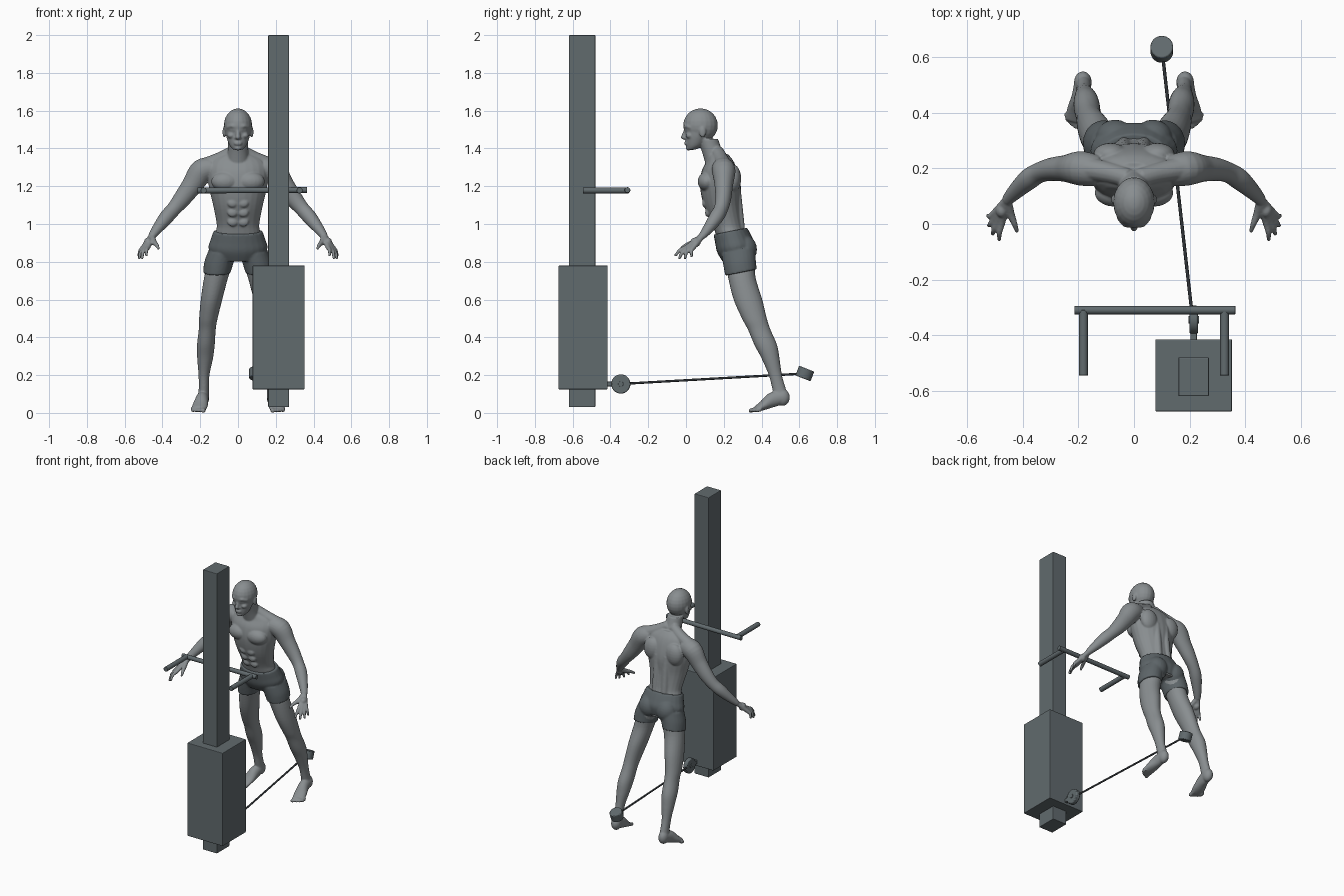
import bpy, bmesh, math
from mathutils import Vector, Matrix

if "Cube" in bpy.data.objects:
    bpy.data.objects.remove(bpy.data.objects["Cube"])


def material(name, rgb):
    mat = bpy.data.materials.new(name)
    mat.use_nodes = True
    mat.diffuse_color = (*rgb, 1)
    mat.node_tree.nodes["Principled BSDF"].inputs["Base Color"].default_value = (*rgb, 1)
    return mat


SKIN = material("grey skin", (.25, .27, .28))
CLOTH = material("dark grey cloth", (.11, .13, .14))
STEEL = material("slate steel", (.12, .145, .155))
CABLE = material("dark cable", (.03, .035, .04))


def spline(rows, steps=5):
    """Catmull-Rom interpolation of section rows."""
    out = []
    for i in range(len(rows) - 1):
        a, b, c, d = (rows[max(0, min(len(rows) - 1, i + k))] for k in (-1, 0, 1, 2))
        for j in range(steps):
            t = j / steps
            out.append([q + t / 2 * (r - p + t * (2 * p - 5 * q + 4 * r - s + t * (3 * (q - r) + s - p)))
                        for p, q, r, s in zip(a, b, c, d)])
    return out + [rows[-1]]


def loft(bm, rows, level=False, tilt=0, sides=24):
    """Skin elliptical sections (x, y, z, half width, half depth)."""
    rows = spline(rows)
    rings = []
    for i, (x, y, z, a, b) in enumerate(rows):
        u, v = Vector((1, 0, 0)), Vector((0, 1, tilt))
        if not level:
            t = Vector(rows[min(i + 1, len(rows) - 1)][:3]) - Vector(rows[max(i - 1, 0)][:3])
            u = t.cross((0, 0, 1)).normalized()
            v = u.cross(t).normalized()
        angles = [math.tau * k / sides for k in range(sides)]
        rings.append([bm.verts.new(Vector((x, y, z)) + u * a * math.cos(w) + v * b * math.sin(w))
                      for w in angles])
    for lo, hi in zip(rings, rings[1:]):
        for k in range(sides):
            n = (k + 1) % sides
            bm.faces.new((lo[k], lo[n], hi[n], hi[k]))
    bm.faces.new(rings[0][::-1])
    bm.faces.new(rings[-1])


def blob(bm, centre, radii):
    place = Matrix.Translation(centre) @ Matrix.Diagonal((*radii, 1))
    bmesh.ops.create_uvsphere(bm, u_segments=20, v_segments=12, radius=1, matrix=place)


def limb(bm, points, radii):
    """Round tapering limb with ball tip."""
    loft(bm, [(*p, r, r) for p, r in zip(points, radii)], sides=14)
    blob(bm, points[-1], [radii[-1]] * 3)


def mirror_half(bm):
    copy = bmesh.ops.duplicate(bm, geom=bm.verts[:] + bm.edges[:] + bm.faces[:])["geom"]
    verts = [g for g in copy if isinstance(g, bmesh.types.BMVert)]
    bmesh.ops.scale(bm, vec=(-1, 1, 1), verts=verts)
    bmesh.ops.reverse_faces(bm, faces=[g for g in copy if isinstance(g, bmesh.types.BMFace)])


def fuse(bm, name, mat, voxel, smoothing):
    """Blend overlapping volumes into one smooth skin."""
    bmesh.ops.recalc_face_normals(bm, faces=bm.faces[:])
    mesh = bpy.data.meshes.new(name)
    bm.to_mesh(mesh)
    bm.free()
    mesh.materials.append(mat)
    obj = bpy.data.objects.new(name, mesh)
    bpy.context.collection.objects.link(obj)
    rm = obj.modifiers.new("fuse", "REMESH")
    rm.mode, rm.voxel_size, rm.use_smooth_shade = "VOXEL", voxel, True
    sm = obj.modifiers.new("soften", "SMOOTH")
    sm.factor, sm.iterations = .5, smoothing
    return obj


# Paired body parts, modelled on the left side
bm = bmesh.new()
# leg
loft(bm, [(.085, .285, .82, .07, .08), (.115, .295, .72, .064, .073), (.14, .328, .6, .057, .076),
          (.157, .362, .5, .049, .066), (.163, .388, .44, .045, .06), (.17, .422, .36, .047, .06),
          (.174, .447, .29, .042, .048), (.18, .473, .2, .029, .035), (.181, .492, .13, .027, .036),
          (.183, .505, .08, .03, .038)], level=True)
# foot and toes
blob(bm, (.184, .51, .082), (.032, .04, .045))
loft(bm, [(.184, .52, .085, .03, .035), (.19, .46, .07, .034, .04), (.2, .41, .04, .041, .026),
          (.208, .37, .02, .04, .015)])
for k in range(5):
    x = .183 + .014 * k
    tip = .343 + .002 * k * k
    limb(bm, [(x, .39, .024), (x, tip + .02, .018), (x, tip, .012)],
         [.012, .012, .012 if k == 0 else .008])
# arm
loft(bm, [(.13, .19, 1.295, .055, .055), (.19, .2, 1.28, .062, .065), (.243, .2, 1.205, .049, .055),
          (.295, .197, 1.135, .042, .047), (.34, .185, 1.08, .037, .039), (.38, .16, 1.035, .038, .038),
          (.427, .117, .975, .029, .028), (.457, .085, .935, .021, .019)])
# hand
wrist = (.456, .088, .938)
fingers = [((.474, .01, .882), (.485, -.055, .835)), ((.488, .012, .874), (.508, -.035, .82)),
           ((.499, .022, .87), (.522, -.005, .82)), ((.504, .038, .874), (.525, .03, .83))]
for knuckle, tip in fingers:
    middle = Vector(knuckle).lerp(tip, .55) + Vector((.004, -.005, .006))
    limb(bm, [wrist, knuckle, middle, tip], [.016, .013, .01, .008])
limb(bm, [wrist, (.445, .04, .905), (.43, .0, .888), (.422, -.024, .872)], [.016, .015, .011, .008])
blob(bm, (.476, .05, .903), (.022, .028, .026))
# shoulder, chest and back muscles
limb(bm, [(.02, .165, 1.385), (.09, .185, 1.345), (.17, .2, 1.31)], [.034, .038, .042])
blob(bm, (.068, .112, 1.225), (.074, .05, .052))
blob(bm, (.085, .25, 1.24), (.062, .042, .075))
limb(bm, [(.034, .262, 1.22), (.034, .275, 1.1), (.036, .288, .98)], [.025, .024, .024])
for z, y in ((1.11, .1), (1.06, .115), (1.01, .138)):
    blob(bm, (.029, y, z), (.027, .014, .023))
# ear, cheek and brow
blob(bm, (.073, .088, 1.487), (.009, .018, .03))
blob(bm, (.036, .02, 1.468), (.02, .022, .016))
limb(bm, [(.01, -.004, 1.515), (.032, .0, 1.519), (.052, .022, 1.512)], [.01, .011, .01])
mirror_half(bm)

# Central body parts
loft(bm, [(0, .275, .82, .135, .08), (0, .236, .95, .119, .08), (0, .22, 1, .113, .082),
          (0, .192, 1.1, .132, .098), (0, .182, 1.2, .155, .108), (0, .178, 1.28, .16, .095),
          (0, .18, 1.335, .14, .07), (0, .17, 1.37, .075, .052)], level=True)
# neck
loft(bm, [(0, .165, 1.31, .065, .06), (0, .14, 1.38, .055, .055), (0, .115, 1.45, .053, .055)], level=True)
# skull and jaw
blob(bm, (0, .077, 1.522), (.075, .092, .09))
loft(bm, [(0, .028, 1.393, .025, .02), (0, .046, 1.415, .044, .044), (0, .058, 1.455, .06, .06),
          (0, .07, 1.5, .069, .077)], level=True)
# chin, lips and nose
blob(bm, (0, .014, 1.402), (.02, .016, .013))
for z in (1.423, 1.432):
    blob(bm, (0, .002, z), (.022, .011, .006))
limb(bm, [(0, .002, 1.508), (0, -.008, 1.48), (0, -.014, 1.46)], [.009, .01, .013])
blob(bm, (0, -.004, 1.456), (.018, .012, .009))
fuse(bm, "body", SKIN, .005, 4)

# Shorts
bm = bmesh.new()
loft(bm, [(.08, .275, .86, .076, .088), (.1, .283, .8, .078, .086), (.112, .291, .743, .073, .083)],
     level=True, tilt=.2)
blob(bm, (.068, .312, .865), (.07, .064, .075))
mirror_half(bm)
loft(bm, [(0, .235, .962, .13, .089), (0, .25, .92, .144, .096), (0, .265, .87, .156, .1),
          (0, .275, .815, .12, .08)], level=True, tilt=.2)
fuse(bm, "shorts", CLOTH, .006, 4)


# Exercise machine
def finish(obj, name, mat, bevel=0):
    obj.name = name
    obj.data.materials.append(mat)
    if bevel:
        mod = obj.modifiers.new("soft edges", "BEVEL")
        mod.width, mod.segments = bevel, 2
    return obj


def box(name, low, high):
    low, high = Vector(low), Vector(high)
    bpy.ops.mesh.primitive_cube_add(size=1, location=(low + high) / 2)
    obj = bpy.context.object
    obj.data.transform(Matrix.Diagonal((*(high - low), 1)))
    return finish(obj, name, STEEL, .004)


def rod(name, start, end, radius, mat=STEEL, squash=1):
    start, end = Vector(start), Vector(end)
    axis = end - start
    bpy.ops.mesh.primitive_cylinder_add(vertices=32, radius=radius, depth=axis.length,
                                        location=(start + end) / 2)
    obj = bpy.context.object
    obj.data.transform(axis.to_track_quat("Z", "Y").to_matrix().to_4x4())
    obj.data.transform(Matrix.Diagonal((squash, 1, 1, 1)))
    bpy.ops.object.shade_smooth_by_angle()
    return finish(obj, name, mat, radius * .1)


box("column", (.16, -.62, .03), (.27, -.48, 2))
box("weight_housing", (.077, -.675, .125), (.353, -.415, .78))

# Handle frame
rod("handle_crossbar", (-.215, -.31, 1.177), (.365, -.31, 1.18), .015)
for side, x in (("right", -.182), ("left", .326)):
    rod(side + "_handle_arm", (x, -.31, 1.178), (x, -.545, 1.178), .016)

# Pulley, cable and strap cuff
box("pulley_bracket", (.203, -.42, .14), (.227, -.37, .166))
rod("pulley_wheel", (.2, -.345, .153), (.23, -.345, .153), .051)
rod("pulley_hub", (.196, -.345, .153), (.234, -.345, .153), .014)
rod("cable", (.212, -.35, .153), (.104, .6, .207), .006, CABLE)
rod("ankle_cuff", (.1, .619, .183), (.1, .639, .234), .043, squash=.95)
